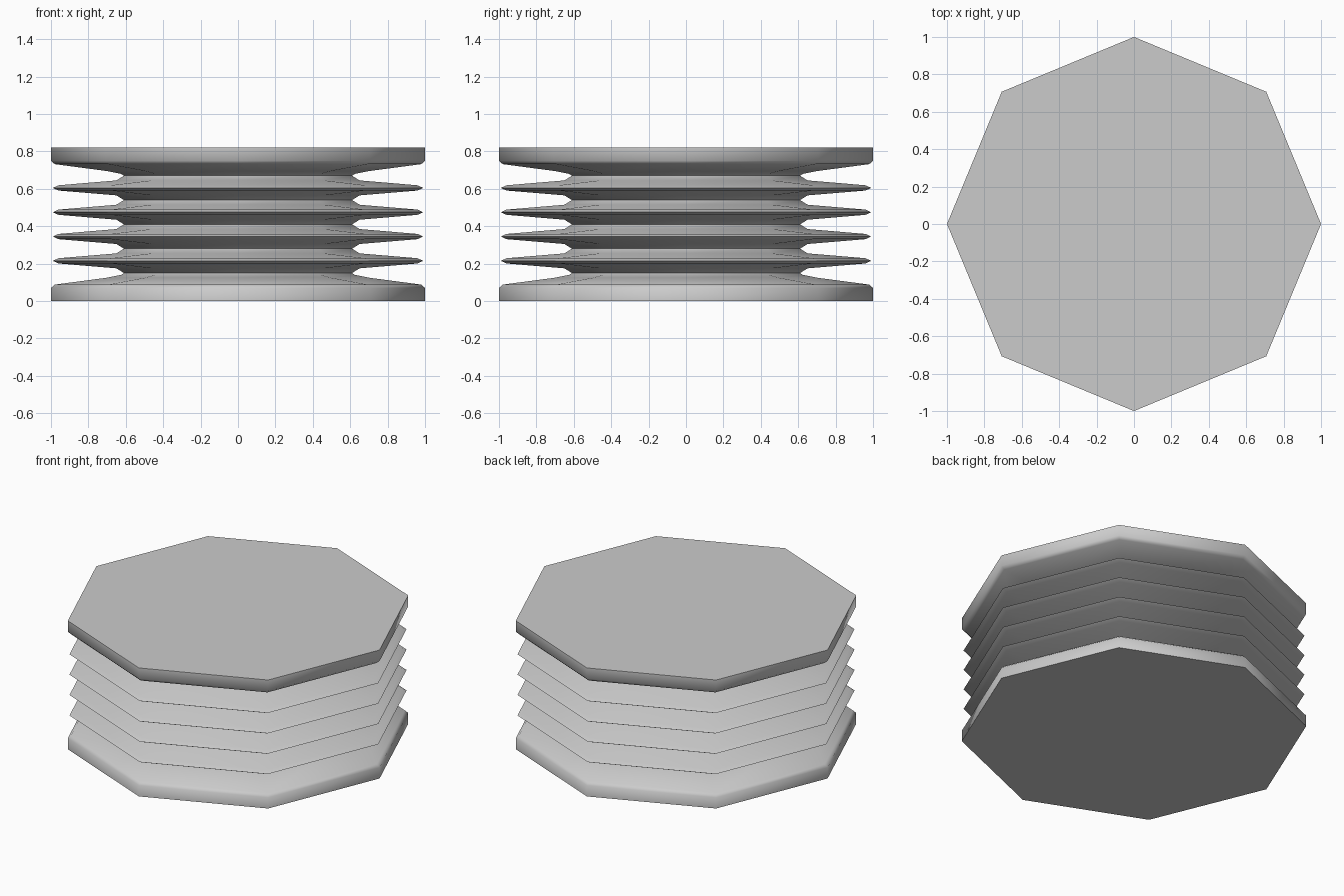
import bpy, bmesh, math

if "Cube" in bpy.data.objects:
    bpy.data.objects.remove(bpy.data.objects["Cube"])

SIDES = 8
HEIGHT = 0.82
PITCH = 0.13
MID = HEIGHT / 2

# Half profile (radius, z): bottom plate, then folds, then top plate
profile = [(1.0, 0.0), (1.0, 0.07), (0.98, 0.088), (0.70, 0.125), (0.625, 0.14)]
for i in range(5):
    valley = MID + (i - 2) * PITCH
    profile.append((0.61, valley))
    if i < 4:
        peak = valley + PITCH / 2
        profile += [(0.65, peak - 0.04), (0.96, peak - 0.014), (0.99, peak),
                    (0.96, peak + 0.014), (0.65, peak + 0.04)]
profile += [(r, HEIGHT - z) for r, z in reversed(profile[:5])]

# Revolve the profile in eight steps and cap both ends
bm = bmesh.new()
rings = []
for r, z in profile:
    rings.append([bm.verts.new((r * math.cos(2 * math.pi * k / SIDES),
                                r * math.sin(2 * math.pi * k / SIDES), z))
                  for k in range(SIDES)])
for a, b in zip(rings, rings[1:]):
    for k in range(SIDES):
        n = (k + 1) % SIDES
        bm.faces.new((a[k], a[n], b[n], b[k]))
bm.faces.new(list(reversed(rings[0])))
bm.faces.new(rings[-1])
bmesh.ops.recalc_face_normals(bm, faces=bm.faces)

mesh = bpy.data.meshes.new("bellows")
bm.to_mesh(mesh)
bm.free()
obj = bpy.data.objects.new("bellows", mesh)
bpy.context.collection.objects.link(obj)

# Soft folds, crisp plate rims
bpy.context.view_layer.objects.active = obj
obj.select_set(True)
bpy.ops.object.shade_smooth_by_angle(angle=math.radians(65))
